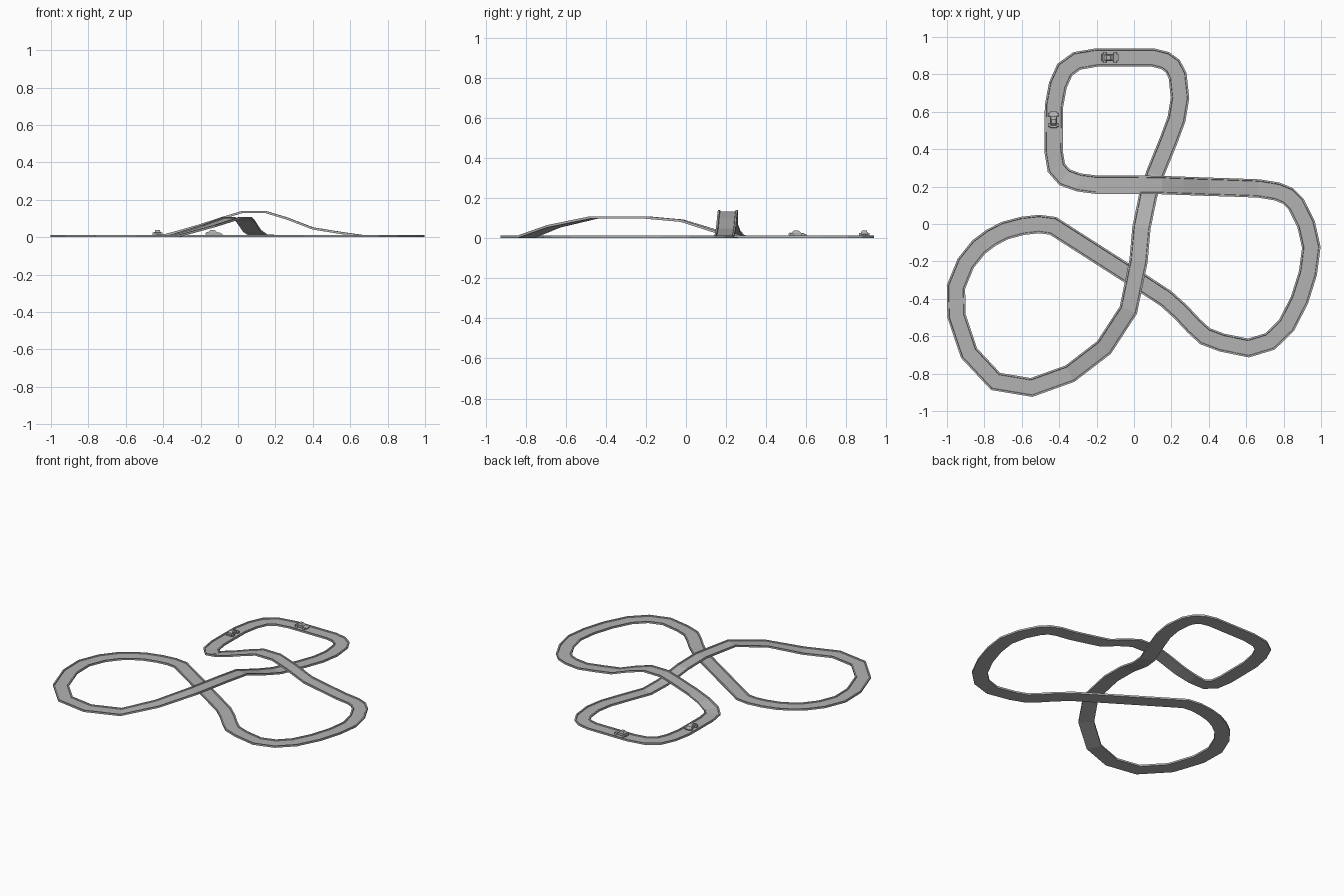
import bpy, bmesh, math
from mathutils import Vector, Matrix

if "Cube" in bpy.data.objects:
    bpy.data.objects.remove(bpy.data.objects["Cube"])


def material(name, v):
    m = bpy.data.materials.new(name)
    m.diffuse_color = (v, v, v, 1)
    m.use_nodes = True
    m.node_tree.nodes["Principled BSDF"].inputs["Base Color"].default_value = m.diffuse_color
    return m


GREY = material("plain grey", 0.45)


def make_object(name, bm):
    bmesh.ops.recalc_face_normals(bm, faces=bm.faces)
    me = bpy.data.meshes.new(name)
    bm.to_mesh(me)
    bm.free()
    me.materials.append(GREY)
    ob = bpy.data.objects.new(name, me)
    bpy.context.collection.objects.link(ob)
    return ob


# Centre line of the closed circuit: x, y and, on ramps, height
north_west_bend = [(0.0, 0.89), (-0.20, 0.89), (-0.305, 0.872), (-0.37, 0.825),
                   (-0.407, 0.743), (-0.428, 0.63), (-0.43, 0.39), (-0.415, 0.30),
                   (-0.37, 0.249, 0.003), (-0.294, 0.222, 0.028)]
upper_bridge = [(-0.20, 0.21, 0.058), (-0.08, 0.21, 0.098), (0.02, 0.21, 0.128),
                (0.15, 0.208, 0.128), (0.265, 0.204, 0.093), (0.40, 0.199, 0.041),
                (0.53, 0.195, 0.02)]
east_loop = [(0.665, 0.19), (0.765, 0.174), (0.823, 0.15), (0.866, 0.107),
             (0.92, 0.0), (0.948, -0.125), (0.93, -0.262), (0.885, -0.406),
             (0.815, -0.543), (0.727, -0.628), (0.612, -0.663), (0.47, -0.634),
             (0.38, -0.60), (0.32, -0.545), (0.25, -0.47), (0.17, -0.398)]
west_loop = [(0.04, -0.313), (-0.433, -0.01), (-0.508, 0.0), (-0.596, -0.01),
             (-0.69, -0.035), (-0.762, -0.072), (-0.83, -0.123), (-0.90, -0.21),
             (-0.952, -0.337), (-0.949, -0.492), (-0.882, -0.69), (-0.74, -0.842),
             (-0.548, -0.874), (-0.342, -0.80)]
lower_bridge = [(-0.16, -0.66, 0.053), (-0.03, -0.46, 0.097), (0.024, -0.198, 0.097),
                (0.04, -0.02, 0.081), (0.075, 0.15, 0.028), (0.112, 0.267, 0.002)]
north_east_bend = [(0.184, 0.444), (0.227, 0.56), (0.246, 0.674), (0.233, 0.794),
                   (0.206, 0.845), (0.166, 0.874), (0.10, 0.89)]
route = [Vector((*p, 0) if len(p) == 2 else p) for p in
         north_west_bend + upper_bridge + east_loop + west_loop
         + lower_bridge + north_east_bend]

# Road cross-section: shallow channel with a raised lip on each side
half = [(0.049, 0.0), (0.049, 0.012), (0.040, 0.012), (0.038, 0.006)]
section = half + [(-s, h) for s, h in reversed(half)]

bm = bmesh.new()
rings = []
n = len(route)
for i, p in enumerate(route):
    a, b = p - route[i - 1], route[(i + 1) % n] - p
    a.z = b.z = 0
    a.normalize()
    b.normalize()
    t = (a + b).normalized()
    side = Vector((t.y, -t.x, 0)) / max(t.dot(a), 0.7)   # mitred joint
    rings.append([bm.verts.new(p + side * s + Vector((0, 0, h))) for s, h in section])
k = len(section)
for i in range(n):
    r, q = rings[i], rings[(i + 1) % n]
    for j in range(k):
        bm.faces.new((r[j], r[(j + 1) % k], q[(j + 1) % k], q[j]))
make_object("track", bm)


def prism(bm, outline, w0, w1=None):
    """Extrude a side outline (x, z) across y; w1 narrows the upper points."""
    top = max(z for _, z in outline)
    w1 = w1 or w0
    rows = []
    for sgn in (-1, 1):
        rows.append([bm.verts.new((x, sgn * (w1 if z > top - 0.002 else w0), z))
                     for x, z in outline])
    m = len(outline)
    bm.faces.new(rows[0])
    bm.faces.new(rows[1][::-1])
    for j in range(m):
        bm.faces.new((rows[0][j], rows[1][j], rows[1][(j + 1) % m], rows[0][(j + 1) % m]))


def add_car(name, x, y, heading):
    place = Matrix.Translation((x, y, 0.006)) @ Matrix.Rotation(heading, 4, 'Z')
    # Body with sloping nose, and cabin
    bm = bmesh.new()
    prism(bm, [(-0.044, 0.005), (0.044, 0.005), (0.045, 0.012), (0.022, 0.019),
               (-0.040, 0.021), (-0.045, 0.016)], 0.018)
    prism(bm, [(-0.033, 0.019), (0.018, 0.019), (0.003, 0.033), (-0.019, 0.033)],
          0.016, 0.012)
    make_object(name + "_body", bm).matrix_world = place
    # Wheels stand out past the body
    bm = bmesh.new()
    for wx in (-0.028, 0.028):
        for wy in (-0.0205, 0.0205):
            bmesh.ops.create_cone(
                bm, cap_ends=True, segments=14, radius1=0.0095, radius2=0.0095, depth=0.011,
                matrix=Matrix.Translation((wx, wy, 0.0095)) @ Matrix.Rotation(math.pi / 2, 4, 'X'))
    make_object(name + "_wheels", bm).matrix_world = place


add_car("leading_car", -0.128, 0.89, 0)
add_car("chasing_car", -0.43, 0.557, math.pi / 2)
